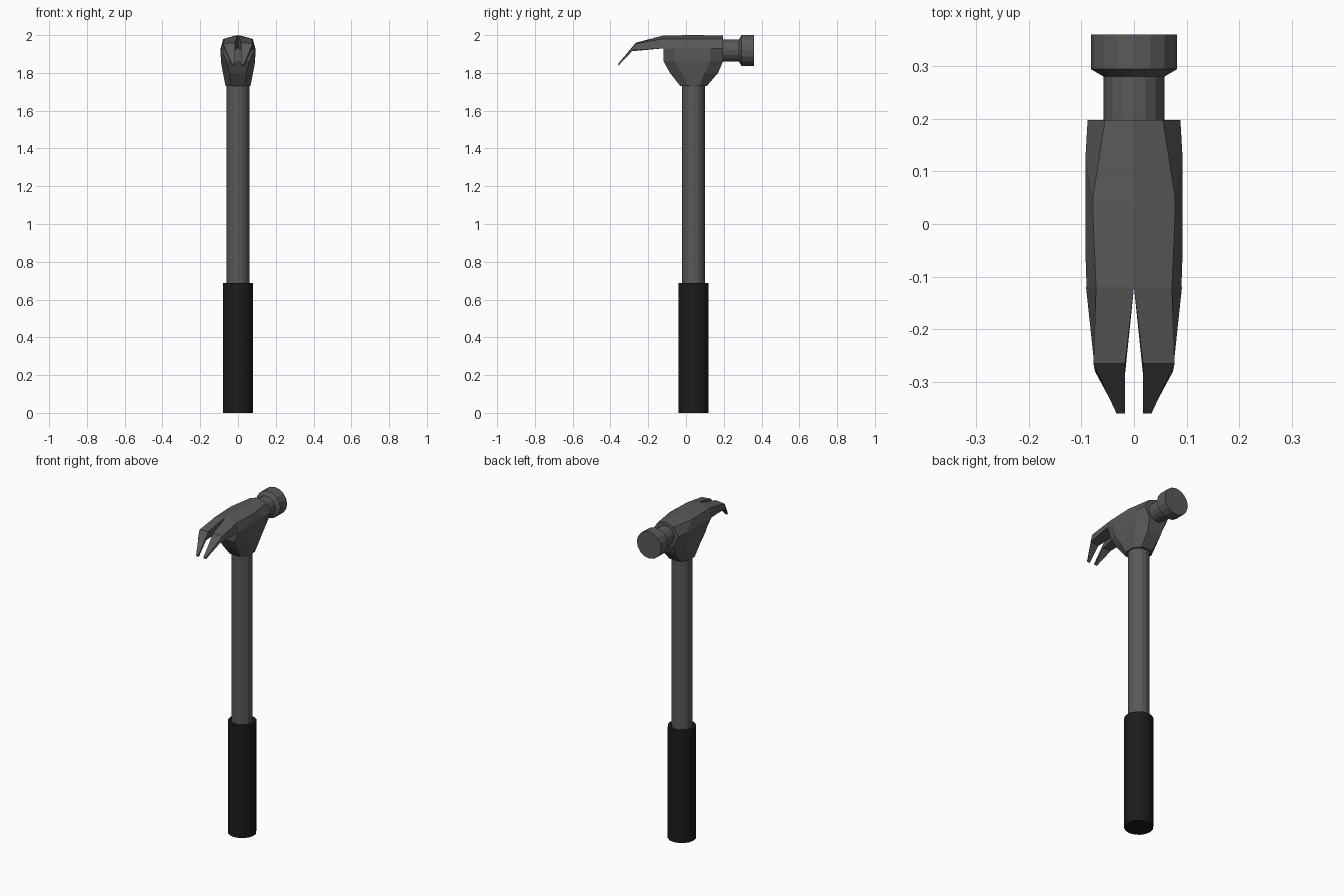
import bpy, bmesh, math

if "Cube" in bpy.data.objects:
    bpy.data.objects.remove(bpy.data.objects["Cube"])


def material(name, v):
    m = bpy.data.materials.new(name)
    m.diffuse_color = (v, v, v, 1)
    m.use_nodes = True
    m.node_tree.nodes["Principled BSDF"].inputs["Base Color"].default_value = m.diffuse_color
    return m


steel = material("dark_steel", 0.1)
rubber = material("black_rubber", 0.011)


def finish(bm, name, mat):
    bmesh.ops.remove_doubles(bm, verts=bm.verts, dist=1e-4)
    bmesh.ops.recalc_face_normals(bm, faces=bm.faces)
    me = bpy.data.meshes.new(name)
    bm.to_mesh(me)
    bm.free()
    me.materials.append(mat)
    ob = bpy.data.objects.new(name, me)
    bpy.context.collection.objects.link(ob)
    return ob


def turned(name, profile, mat, along_y=False, center=(0, 0), sides=16):
    """Lathe (radius, distance) pairs along z, or along y."""
    bm = bmesh.new()
    rings = []
    for r, d in profile:
        ring = []
        for i in range(sides):
            a = 2 * math.pi * i / sides
            u, v = center[0] + r * math.cos(a), center[1] + r * math.sin(a)
            ring.append(bm.verts.new((u, d, v) if along_y else (u, v, d)))
        rings.append(ring)
    for a, b in zip(rings, rings[1:]):
        for i in range(sides):
            j = (i + 1) % sides
            bm.faces.new((a[i], a[j], b[j], b[i]))
    bm.faces.new(rings[0])
    bm.faces.new(rings[-1])
    return finish(bm, name, mat)


def mirror_x(bm):
    bmesh.ops.mirror(bm, geom=bm.verts[:] + bm.edges[:] + bm.faces[:],
                     axis='X', merge_dist=1e-4)


# Handle: rubber grip and steel shaft
turned("grip", [(0.08, 0), (0.08, 0.688)], rubber, center=(0, 0.04))
turned("shaft", [(0.06, 0.68), (0.06, 1.75)], steel, center=(0, 0.04))

# Striking face with neck and chamfer
turned("striking_face", [(0.058, 0.17), (0.058, 0.28), (0.082, 0.294), (0.082, 0.36)],
       steel, along_y=True, center=(0, 1.918))

# Head body: half rings stacked in z, mirrored
# z, y front, y back, corner x front, corner x back, side y front, side y back, side x
levels = [
    (1.73, -0.03, 0.11, 0.035, 0.035, 0.01, 0.07, 0.066),
    (1.80, -0.085, 0.17, 0.045, 0.045, -0.02, 0.10, 0.08),
    (1.863, -0.12, 0.197, 0.06, 0.055, -0.06, 0.13, 0.091),
    (1.93, -0.12, 0.197, 0.09, 0.088, -0.06, 0.13, 0.092),
    (1.98, -0.12, 0.197, 0.072, 0.055, 0.02, 0.05, 0.078),
]
bm = bmesh.new()
rings = []
for z, y0, y1, c0, c1, s0, s1, w in levels:
    crown = 0.018 if z == 1.98 else 0
    pts = [(0, y0, z + crown), (c0, y0, z), (w, s0, z),
           (w, s1, z), (c1, y1, z), (0, y1, z + crown)]
    rings.append([bm.verts.new(p) for p in pts])
for a, b in zip(rings, rings[1:]):
    for i in range(5):
        bm.faces.new((a[i], a[i + 1], b[i + 1], b[i]))
bm.faces.new(rings[0])
t = rings[-1]
mid = bm.verts.new((0, 0.035, 2.0))
for f in ((t[0], t[1], t[2], mid), (mid, t[2], t[3]), (mid, t[3], t[4], t[5])):
    bm.faces.new(f)
mirror_x(bm)
finish(bm, "head_body", steel)

# Claw: one prong lofted through three sections, mirrored
sections = [
    [(0, -0.12, 1.998), (0.072, -0.12, 1.98), (0.091, -0.12, 1.93), (0, -0.12, 1.935)],
    [(0.017, -0.265, 1.96), (0.077, -0.265, 1.955), (0.074, -0.28, 1.92), (0.017, -0.285, 1.915)],
    [(0.017, -0.36, 1.848), (0.033, -0.36, 1.848), (0.033, -0.356, 1.84), (0.017, -0.356, 1.84)],
]
bm = bmesh.new()
rings = [[bm.verts.new(p) for p in s] for s in sections]
for a, b in zip(rings, rings[1:]):
    for i in range(4):
        j = (i + 1) % 4
        bm.faces.new((a[i], a[j], b[j], b[i]))
bm.faces.new(rings[-1])
mirror_x(bm)
finish(bm, "claw", steel)
